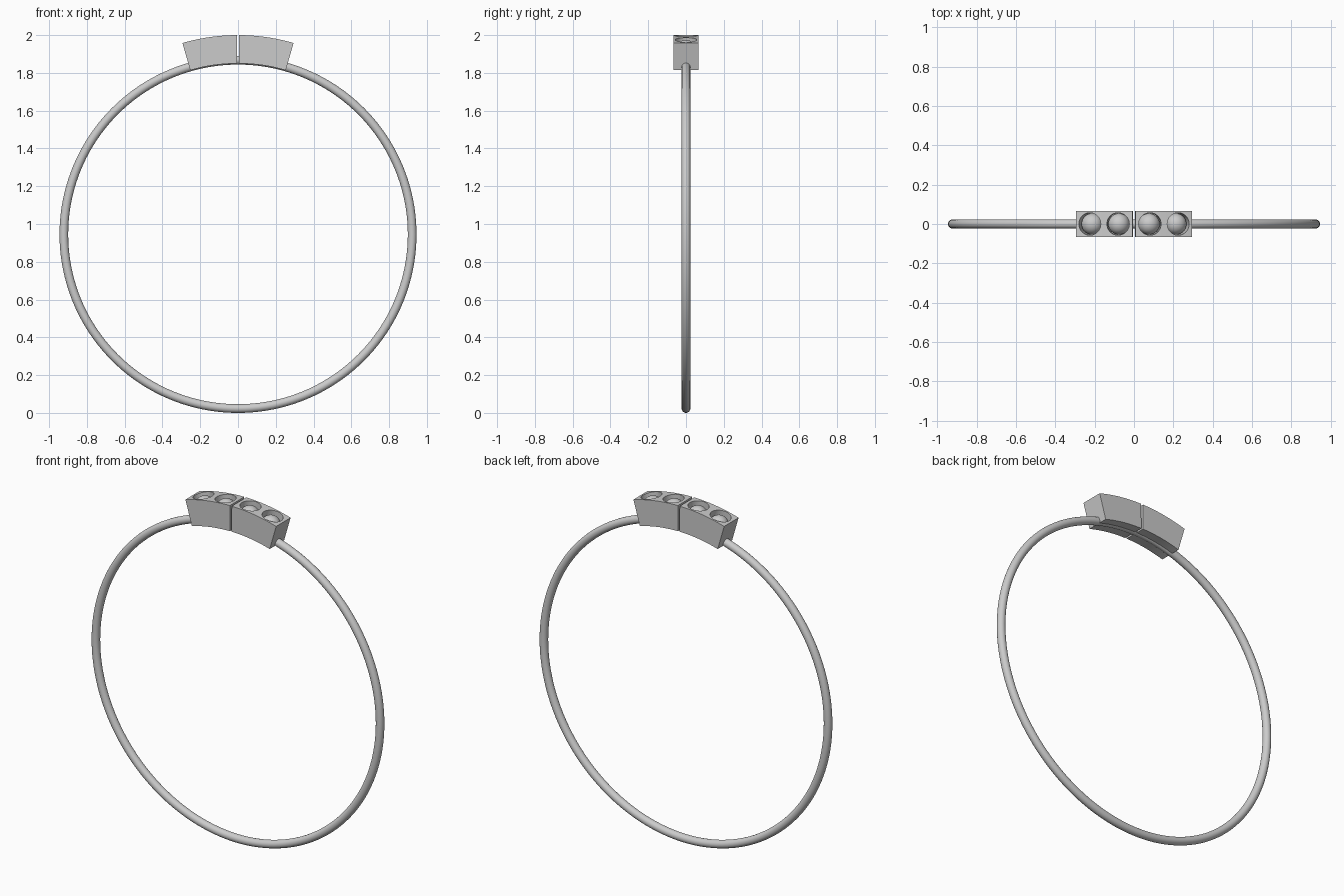
import bpy, math
from mathutils import Vector, Matrix
import bmesh

if "Cube" in bpy.data.objects:
    bpy.data.objects.remove(bpy.data.objects["Cube"])

CZ = 0.945                      # height of the band centre
R_IN, R_OUT, HALF_W = 0.905, 1.055, 0.067
A_GAP, A_END = math.radians(0.35), math.radians(16.2)
STONES = (math.radians(4.4), math.radians(12.3))


def polar(r, a, y=0.0):
    return Vector((r * math.sin(a), y, CZ + r * math.cos(a)))


def finish(bm, name):
    bmesh.ops.recalc_face_normals(bm, faces=bm.faces)
    me = bpy.data.meshes.new(name)
    bm.to_mesh(me)
    bm.free()
    ob = bpy.data.objects.new(name, me)
    bpy.context.collection.objects.link(ob)
    return ob


def smooth(ob):
    bpy.ops.object.select_all(action='DESELECT')
    ob.select_set(True)
    bpy.context.view_layer.objects.active = ob
    bpy.ops.object.shade_smooth_by_angle(angle=math.radians(30))


# Round band
bpy.ops.mesh.primitive_torus_add(major_radius=0.922, minor_radius=0.023,
                                 major_segments=160, minor_segments=24,
                                 location=(0, 0, CZ), rotation=(math.pi / 2, 0, 0))
band = bpy.context.object
band.name = "band"
smooth(band)


def setting_block(side, label):
    # Curved block: arc profile extruded across the band
    n = 16
    angles = [side * (A_GAP + (A_END - A_GAP) * i / n) for i in range(n + 1)]
    bm = bmesh.new()
    outline = [polar(R_OUT, a, -HALF_W) for a in angles]
    outline += [polar(R_IN, a, -HALF_W) for a in reversed(angles)]
    face = bm.faces.new([bm.verts.new(p) for p in outline])
    ext = bmesh.ops.extrude_face_region(bm, geom=[face])
    verts = [v for v in ext["geom"] if isinstance(v, bmesh.types.BMVert)]
    bmesh.ops.translate(bm, verts=verts, vec=(0, 2 * HALF_W, 0))
    block = finish(bm, label + "_setting_block")

    # Round pockets for the stones
    bm = bmesh.new()
    for a in STONES:
        m = Matrix.Translation(polar(1.04, side * a)) @ Matrix.Rotation(side * a, 4, 'Y')
        bmesh.ops.create_cone(bm, cap_ends=True, segments=48, radius1=0.057,
                              radius2=0.057, depth=0.12, matrix=m)
    cutter = finish(bm, label + "_pocket_cutter")
    cutter.hide_render = True
    mod = block.modifiers.new("pockets", 'BOOLEAN')
    mod.operation = 'DIFFERENCE'
    mod.solver = 'EXACT'
    mod.object = cutter
    bpy.context.view_layer.objects.active = block
    bpy.ops.object.modifier_apply(modifier=mod.name)
    bpy.data.objects.remove(cutter)
    smooth(block)

    # Round stones sitting just below the rim
    for i, a in enumerate(STONES):
        bpy.ops.mesh.primitive_uv_sphere_add(segments=40, ring_count=20, radius=0.054,
                                             location=polar(0.998, side * a),
                                             rotation=(0, side * a, 0))
        stone = bpy.context.object
        stone.name = f"{label}_stone_{i + 1}"
        smooth(stone)


for side, label in ((-1, "left"), (1, "right")):
    setting_block(side, label)
